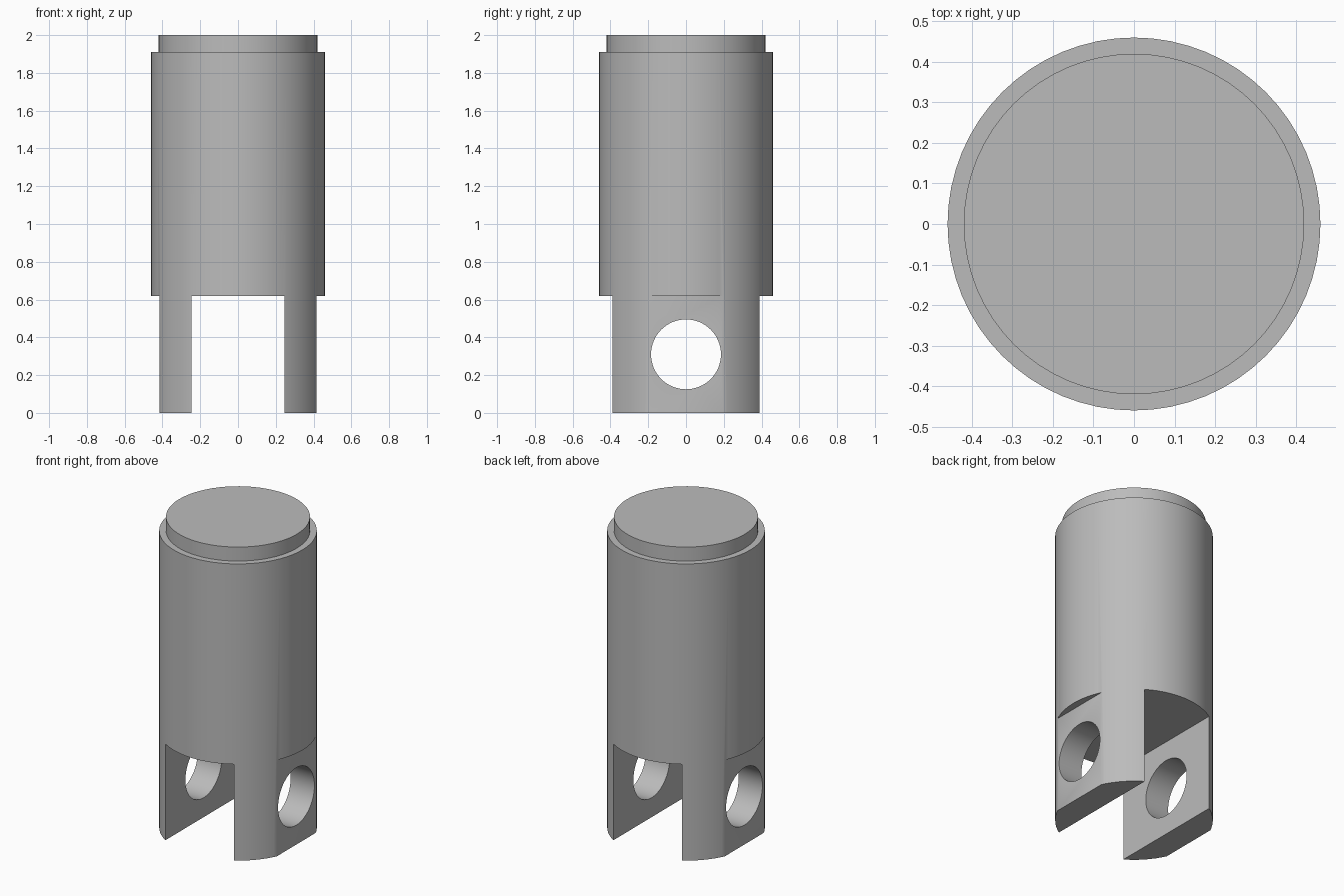
import bpy
import math

SEGMENTS = 64
RADIUS = 0.46
FORK_TOP = 0.62

cube = bpy.data.objects.get("Cube")
if cube:
    bpy.data.objects.remove(cube, do_unlink=True)

grey = bpy.data.materials.new("plain grey")
grey.use_nodes = True
grey.diffuse_color = (0.5, 0.5, 0.5, 1)
grey.node_tree.nodes["Principled BSDF"].inputs["Base Color"].default_value = (0.5, 0.5, 0.5, 1)


def cylinder(name, radius, low, high):
    bpy.ops.mesh.primitive_cylinder_add(vertices=SEGMENTS, radius=radius, depth=high - low,
                                        location=(0, 0, (low + high) / 2))
    obj = bpy.context.object
    obj.name = name
    obj.data.materials.append(grey)
    return obj


def box(name, size, location):
    bpy.ops.mesh.primitive_cube_add(size=1, location=location)
    obj = bpy.context.object
    obj.name = name
    obj.scale = size
    obj.data.materials.append(grey)
    obj.hide_render = True
    return obj


def boolean(target, tool, operation):
    mod = target.modifiers.new(operation.title(), "BOOLEAN")
    mod.operation = operation
    mod.solver = "EXACT"
    mod.object = tool
    bpy.context.view_layer.objects.active = target
    bpy.ops.object.modifier_apply(modifier=mod.name)
    bpy.data.objects.remove(tool, do_unlink=True)


# Round barrel with a stepped cap
body = cylinder("barrel", RADIUS, 0, 1.91)
cap = cylinder("cap", 0.42, 1.85, 2)
boolean(body, cap, "UNION")

# Slot between the two fork arms
boolean(body, box("slot_cutter", (0.49, 1.2, 2 * FORK_TOP), (0, 0, 0)), "DIFFERENCE")

# Flats on the outside of the arms
for side in (-1, 1):
    flat = box("flat_cutter", (0.2, 1.2, 2 * FORK_TOP), (side * 0.515, 0, 0))
    boolean(body, flat, "DIFFERENCE")

# Pin hole through both arms
pin = cylinder("pin_cutter", 0.185, -0.6, 0.6)
pin.location = (0, 0, 0.31)
pin.rotation_euler = (0, math.pi / 2, 0)
boolean(body, pin, "DIFFERENCE")

# Smooth shading with crisp edges
body.name = "clevis_rod_end"
bpy.ops.object.select_all(action="DESELECT")
body.select_set(True)
bpy.context.view_layer.objects.active = body
bpy.ops.object.shade_smooth_by_angle(angle=math.radians(30))
